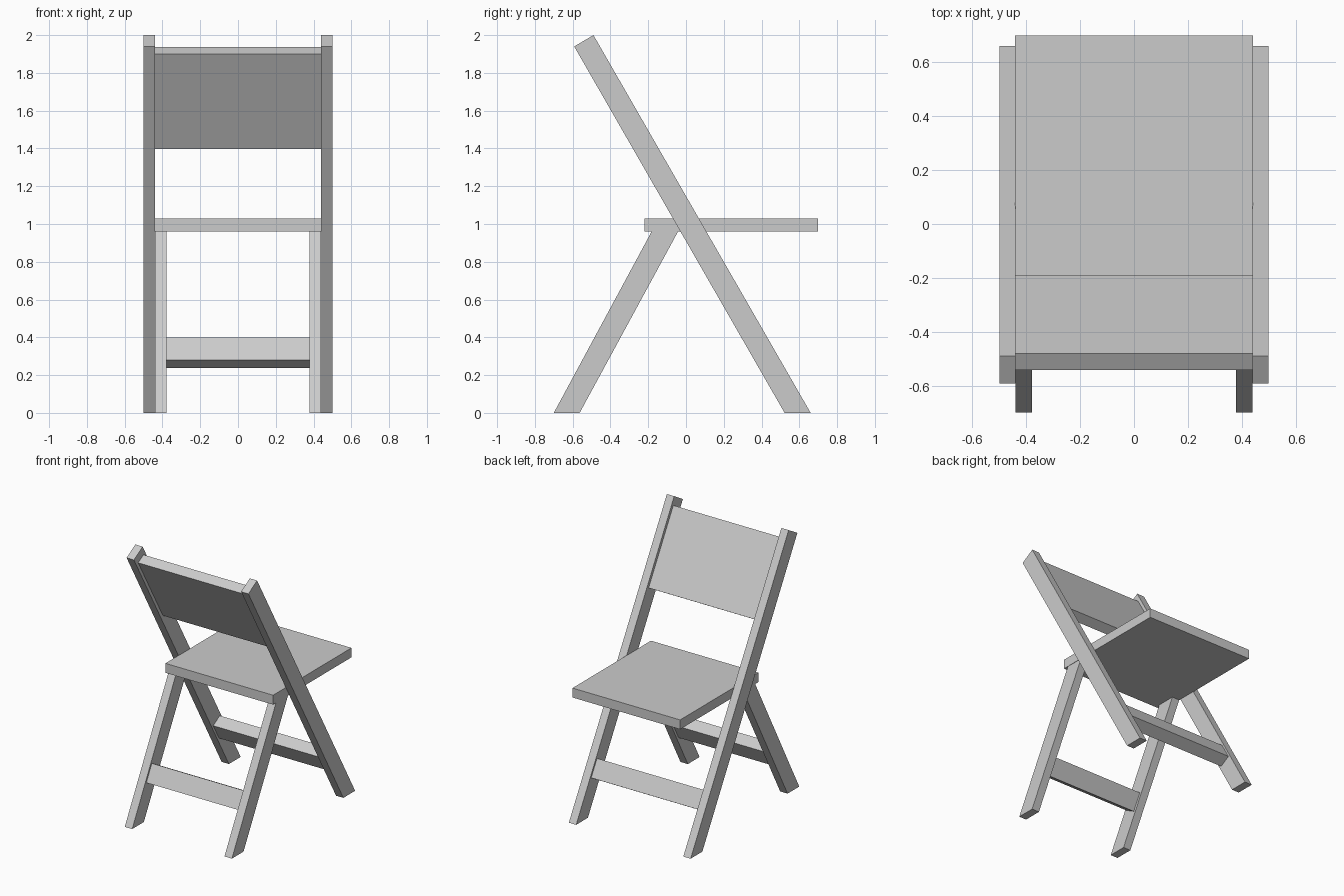
import bpy
import bmesh

if "Cube" in bpy.data.objects:
    bpy.data.objects.remove(bpy.data.objects["Cube"])


def prism(name, profile, x0, x1):
    """Extrude a (y, z) side profile from x0 to x1."""
    bm = bmesh.new()
    face = bm.faces.new([bm.verts.new((x0, y, z)) for y, z in profile])
    ext = bmesh.ops.extrude_face_region(bm, geom=[face])
    verts = [g for g in ext["geom"] if isinstance(g, bmesh.types.BMVert)]
    bmesh.ops.translate(bm, verts=verts, vec=(x1 - x0, 0, 0))
    bmesh.ops.recalc_face_normals(bm, faces=bm.faces)
    mesh = bpy.data.meshes.new(name)
    bm.to_mesh(mesh)
    bm.free()
    obj = bpy.data.objects.new(name, mesh)
    bpy.context.collection.objects.link(obj)
    return obj


def mirrored(name, profile, x0, x1):
    prism(name, profile, x0, x1).modifiers.new("mirror", "MIRROR")


def slat(name, corner, along, across, length, thick, half):
    """Board between the legs, from its top outer corner."""
    (y, z), (ay, az), (cy, cz) = corner, along, across
    pts = [(y + ay * a + cy * c, z + az * a + cz * c)
           for a, c in ((0, 0), (length, 0), (length, thick), (0, thick))]
    return prism(name, pts, -half, half)


# Long legs that carry on up as the backrest posts
mirrored("back_post_leg", [(0.66, 0), (-0.49, 2.0), (-0.592, 1.94), (0.522, 0)], 0.44, 0.5)

# Short legs, cut flush under the seat
mirrored("short_leg", [(-0.70, 0), (-0.563, 0), (-0.042, 0.96), (-0.182, 0.96)], 0.379, 0.44)

# Seat
prism("seat", [(-0.22, 0.96), (0.70, 0.96), (0.70, 1.03), (-0.22, 1.03)], -0.442, 0.442)

# Backrest board, centred in the thickness of the posts
slat("backrest", (-0.48, 1.936), (0.5, -0.866), (-0.866, -0.5), 0.58, 0.072, 0.44)

# Stretchers between each pair of legs
slat("long_leg_stretcher", (0.415, 0.40), (0.5, -0.866), (-0.866, -0.5), 0.137, 0.09, 0.44)
slat("short_leg_stretcher", (-0.469, 0.40), (-0.476, -0.879), (0.879, -0.476), 0.136, 0.09, 0.439)
